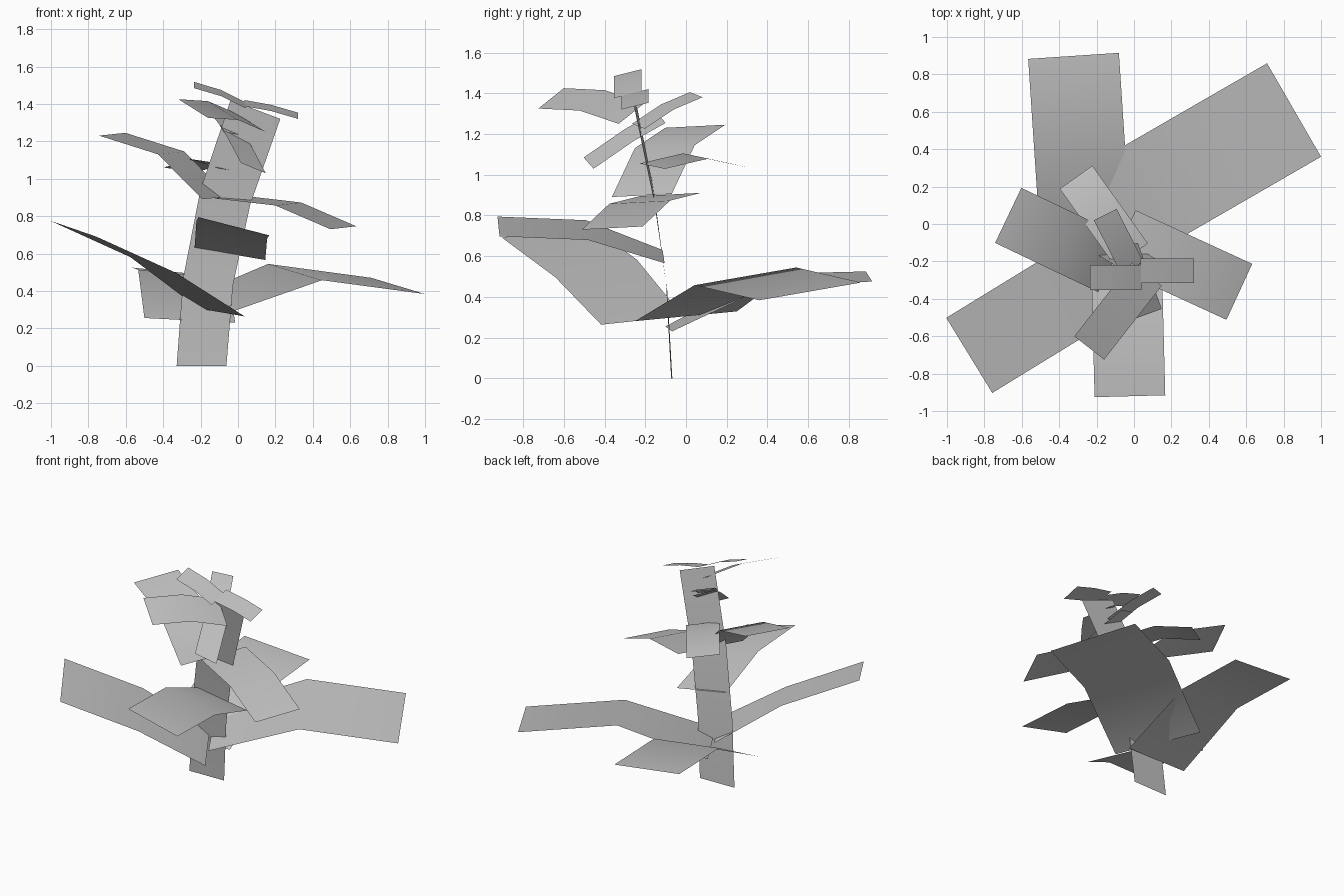
import bpy
import bmesh
from math import cos, sin, radians
from mathutils import Vector

cube = bpy.data.objects.get("Cube")
if cube:
    bpy.data.objects.remove(cube, do_unlink=True)

# Single plain grey for the whole plant
grey = bpy.data.materials.new("plain_grey")
grey.use_nodes = True
colour = (0.55, 0.55, 0.55, 1)
grey.diffuse_color = colour
grey.node_tree.nodes["Principled BSDF"].inputs["Base Color"].default_value = colour


def ribbon(name, centres, halves):
    """Bent flat strip through the centres; halves point to its left edge."""
    bm = bmesh.new()
    rows = [(bm.verts.new(c + h), bm.verts.new(c - h)) for c, h in zip(centres, halves)]
    for (left, right), (next_left, next_right) in zip(rows, rows[1:]):
        face = bm.faces.new((left, right, next_right, next_left))
        face.smooth = True
    mesh = bpy.data.meshes.new(name)
    bm.to_mesh(mesh)
    bm.free()
    mesh.materials.append(grey)
    bpy.context.collection.objects.link(bpy.data.objects.new(name, mesh))


def leaf(name, root, heading, width, roll, inner, outer, root_roll=1.0):
    """Leaf of two panels, each a (run, rise) along the heading.

    roll is how far the left edge sits above the right one.
    """
    a = radians(heading)
    centres = [Vector(root)]
    for run, rise in (inner, outer):
        centres.append(centres[-1] + Vector((run * cos(a), run * sin(a), rise)))
    halves = [Vector((-sin(a) * width, cos(a) * width, roll * k)) / 2
              for k in (root_roll, 1, 1)]
    ribbon(name, centres, halves)


# Stem: flat strip leaning sideways and forwards as it rises
stem_path = [Vector(p) for p in ((-0.195, -0.07, 0), (-0.16, -0.095, 0.45),
                                 (-0.068, -0.158, 0.90), (0.093, -0.255, 1.37))]
stem_halves = [Vector((-0.133, -0.003, drop / 2)) for drop in (0, 0.04, 0.08, 0.10)]
ribbon("stem", stem_path, stem_halves)

# Large lower leaves, twisted flatter at the root
leaf("lower_leaf_back", (-0.258, -0.085, 0.243), 93.8, 0.486, 0.05,
     (0.496, 0.245), (0.49, 0.012), 0.5)
leaf("lower_leaf_left", (-0.20, 0.0, 0.305), 30, 0.577, 0.087,
     (0.583, 0.196), (0.636, -0.074), 0.55)
leaf("lower_leaf_right", (-0.087, -0.216, 0.285), 211.5, 0.471, -0.085,
     (0.43, 0.254), (0.501, 0.194), 0.5)
leaf("lower_leaf_front", (-0.043, -0.11, 0.598), 271.5, 0.378, -0.097,
     (0.376, 0.13), (0.435, 0.018), 0.67)

# Middle leaves
leaf("middle_leaf_right", (-0.121, -0.217, 0.898), 154.5, 0.326, -0.015,
     (0.262, 0.24), (0.349, 0.10))
leaf("middle_leaf_left", (-0.06, -0.076, 0.903), -24.7, 0.329, 0.016,
     (0.362, -0.038), (0.324, -0.127))
leaf("middle_leaf_back", (-0.013, -0.166, 1.042), 125.5, 0.214, 0.026,
     (0.263, 0.05), (0.248, -0.045))

# Small upper leaves
leaf("upper_leaf_front", (-0.047, -0.124, 1.282), -70, 0.142, -0.055,
     (0.161, -0.085), (0.216, -0.14))
leaf("upper_leaf_back", (-0.009, -0.234, 1.238), 117, 0.136, 0.025,
     (0.161, 0.095), (0.158, 0.06))
leaf("upper_leaf_right", (0.069, -0.268, 1.30), 232, 0.202, -0.10,
     (0.244, 0.065), (0.257, 0.01))

# Two crown leaves at the top of the stem
leaf("crown_leaf_right", (0.04, -0.286, 1.393), 180, 0.133, -0.033,
     (0.13, 0.065), (0.145, 0.043))
leaf("crown_leaf_left", (0.035, -0.25, 1.404), 0, 0.132, 0.033,
     (0.14, -0.025), (0.145, -0.042))
